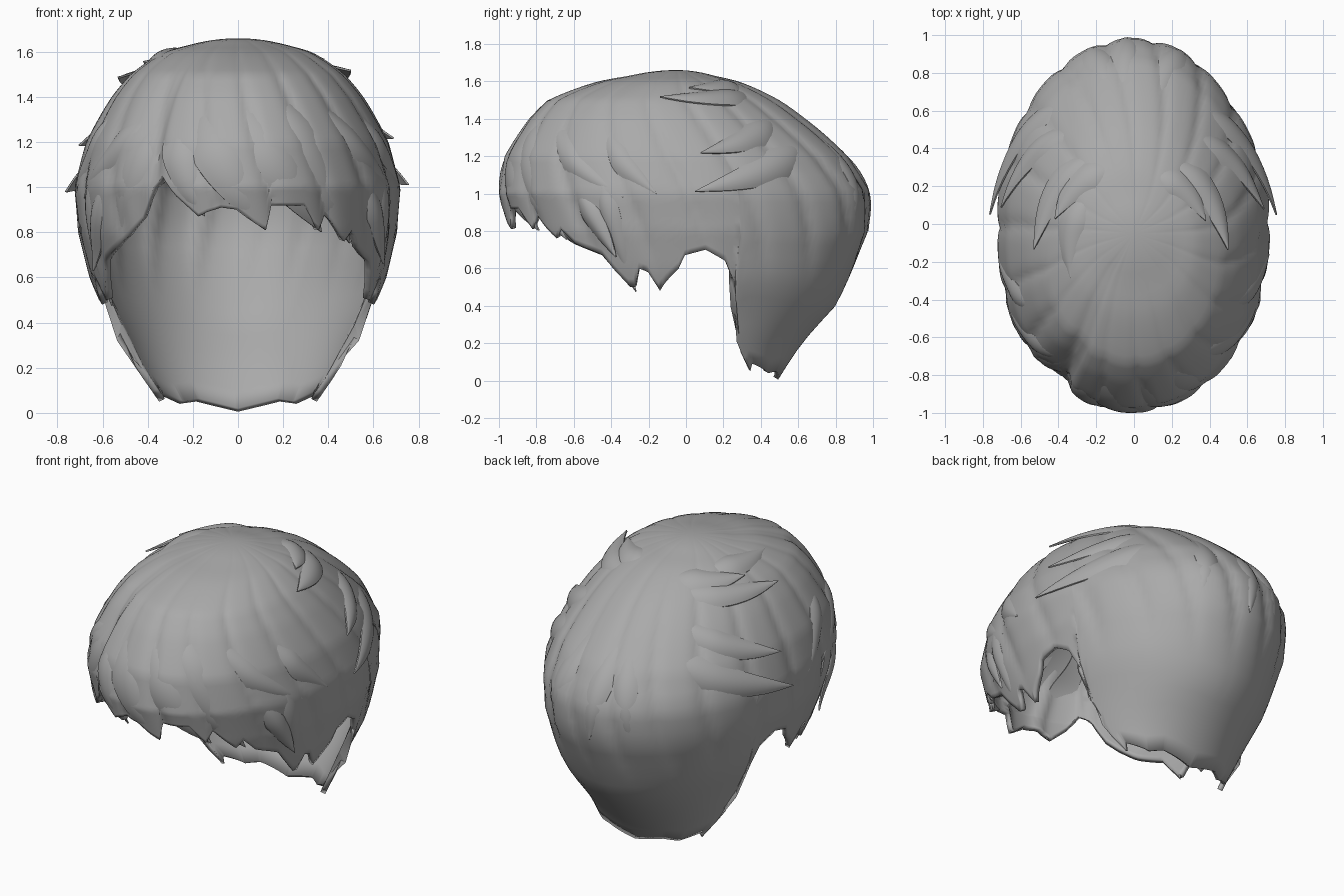
import bpy, bmesh, math
from mathutils import Vector

if "Cube" in bpy.data.objects:
    bpy.data.objects.remove(bpy.data.objects["Cube"])

hair = bpy.data.materials.new("hair_grey")
hair.diffuse_color = (0.4, 0.4, 0.4, 1)
hair.use_nodes = True
hair.node_tree.nodes["Principled BSDF"].inputs["Base Color"].default_value = hair.diffuse_color

# Head profile: height, half width, front y, back y
TOP = 1.66
PROFILE = [(1.66, 0, -.05, -.05), (1.63, .22, -.30, .15), (1.6, .33, -.47, .28),
           (1.5, .48, -.74, .50), (1.4, .565, -.84, .64), (1.2, .68, -.97, .865),
           (1.0, .735, -1.0, .99), (.8, .715, -.95, .975), (.6, .66, -.88, .895),
           (.5, .625, -.82, .85), (.4, .57, -.74, .80), (.2, .475, -.38, .62),
           (.05, .37, 0, .52), (0, .35, .02, .49)]

# Lower edge of the hair: angle (0 = right side, 90 = back), height
SIDE = [(-40, .73), (-30, .67), (-22, .5), (-20, .5), (-17, .6), (-14, .58),
        (-11, .48), (-8, .53), (-3, .6), (-1, .67), (6, .70), (13, .64), (17, .52),
        (17.6, .14), (19, .05), (24, .09), (45, .04), (60, .05)]
RIM = ([(-90, .90), (-84, .84), (-80, .81), (-78, .92), (-66, .92), (-60, .81),
        (-57, .88), (-48, .76), (-45, .81)] + SIDE + [(90, .005)]
       + [(180 - a, z) for a, z in reversed(SIDE)]
       + [(226, .78), (233, .86), (238, 1.0), (242, 1.05), (248, .96), (256, .87),
          (259, .89), (264, .91), (270, .90)])


def smooth(t):
    t = max(0, min(1, t))
    return t * t * (3 - 2 * t)


def bump(deg, mid, spread):
    return math.exp(-((deg - mid) / spread) ** 2)


def section(z):
    """Half width, front and back at a height."""
    s = math.sqrt(max(0, TOP - z))
    for a, b in zip(PROFILE, PROFILE[1:]):
        sa, sb = math.sqrt(TOP - a[0]), math.sqrt(TOP - b[0])
        if s <= sb:
            t = (s - sa) / (sb - sa)
            return [a[i] + (b[i] - a[i]) * t for i in (1, 2, 3)]
    return PROFILE[-1][1:]


def surface(deg, z):
    """Point on the swept, grooved hair surface."""
    deg = (deg + 90) % 360 - 90
    w, f, b = section(z)
    a = math.radians(deg)
    groove = 1 - abs(math.sin(9 * a + 3 * z))
    upper = smooth((z - .5) / .4)
    k = 1 - .025 * groove * groove * upper
    # fuller front left, flatter right and back right
    k += upper * (.02 * bump(deg, 214, 20) - .035 * bump(deg, 42, 22)
                  - .015 * bump(deg, 0, 25) - .01 * bump(deg, 180, 20))
    # parting step where the fringe overlaps the left front
    k -= .04 * smooth((deg - 222) / 12) * (1 - smooth((deg - 238) / 4))
    return Vector((w * k * math.cos(a), (f + b) / 2 + (b - f) / 2 * k * math.sin(a), z))


def finish(name, bm):
    me = bpy.data.meshes.new(name)
    bm.to_mesh(me)
    bm.free()
    me.materials.append(hair)
    ob = bpy.data.objects.new(name, me)
    bpy.context.collection.objects.link(ob)
    bpy.ops.object.select_all(action='DESELECT')
    ob.select_set(True)
    bpy.context.view_layer.objects.active = ob
    bpy.ops.object.shade_smooth_by_angle(angle=math.radians(50))
    return ob


# Main shell: columns run from the ragged edge up to a level band, then to the crown
columns = []
for (a0, z0), (a1, z1) in zip(RIM, RIM[1:]):
    n = max(2, math.ceil((a1 - a0) / 2))
    columns += [(a0 + (a1 - a0) * i / n, z0 + (z1 - z0) * i / n) for i in range(n)]
LOW, HIGH, BAND = 14, 28, 1.1


def level(rim, j):
    if j < LOW:
        return rim + (BAND - rim) * j / LOW
    return BAND + (TOP - BAND) * math.sin((j - LOW) / HIGH * math.pi / 2)


ROWS = LOW + HIGH
bm = bmesh.new()
crown = bm.verts.new((0, -.05, TOP))
grid = [[bm.verts.new(surface(a, level(r, j))) for j in range(ROWS)] for a, r in columns]
for i, col in enumerate(grid):
    nxt = grid[(i + 1) % len(grid)]
    for j in range(ROWS - 1):
        bm.faces.new((col[j], nxt[j], nxt[j + 1], col[j + 1]))
    bm.faces.new((col[-1], nxt[-1], crown))
shell = finish("hair_shell", bm)
mod = shell.modifiers.new("thickness", 'SOLIDIFY')
mod.thickness = .03
mod.offset = -1


def lock(name, a0, z0, a1, z1, half, lift):
    """Tapered pointed lock lying on the surface, tip raised by lift."""
    steps, across = 18, 10
    centre = Vector((0, 0, .8))
    path = []
    for i in range(steps + 1):
        t = i / steps
        path.append(surface(a0 + (a1 - a0) * t ** 1.2, z0 + (z1 - z0) * t))
    # relax the path so grooves do not make it wobble
    for _ in range(6):
        path = [path[0]] + [(path[i - 1] + path[i] * 2 + path[i + 1]) / 4
                            for i in range(1, steps)] + [path[-1]]
    bm = bmesh.new()
    rings = []
    for i, p in enumerate(path):
        t = i / steps
        n = (p - centre).normalized()
        d = path[min(i + 1, steps)] - path[max(i - 1, 0)]
        side = d.cross(n).normalized()
        n = side.cross(d).normalized()
        w = half * (.5 + .5 * smooth(t * 2)) * max(.015, 1 - t ** 3)
        thick = .03 * max(.05, 1 - t ** 3)
        base = -.04 * (1 - smooth(t * 1.8)) - .01 + lift * t ** 3
        upper, lower = [], []
        for k in range(across + 1):
            v = 2 * k / across - 1
            q = p + side * (w * v) + n * (base - (w * v) ** 2 / 1.3)
            upper.append(q + n * (thick * (1 - v * v)))
            lower.append(q - n * .008)
        rings.append([bm.verts.new(q) for q in upper + lower[::-1]])
    for r, s in zip(rings, rings[1:]):
        for k in range(len(r)):
            m = (k + 1) % len(r)
            bm.faces.new((r[k], r[m], s[m], s[k]))
    bm.faces.new(rings[0])
    bm.faces.new(rings[-1][::-1])
    bmesh.ops.recalc_face_normals(bm, faces=bm.faces[:])
    finish(name, bm)


# Locks that repeat on both sides: start angle, height, tip angle, height, half width, lift
PAIRED = [(65, 1.32, 3, 1.0, .11, .055), (70, 1.56, -2, 1.49, .10, .045),
          (62, 1.46, 8, 1.2, .10, .045), (-58, 1.45, -20, .98, .09, .01),
          (-30, 1.42, -9, 1.0, .09, .01), (-38, 1.1, -24, .67, .07, .045),
          (-30, 1.3, -21, .5, .08, .0), (80, 1.5, 68, .8, .10, .0)]
for i, (a0, z0, a1, z1, w, h) in enumerate(PAIRED):
    lock(f"right_lock_{i + 1}", a0, z0, a1, z1, w, h)
    lock(f"left_lock_{i + 1}", 180 - a0, z0, 180 - a1, z1 - .03, w, h)

# Fringe swept from the parting across the forehead
FRINGE = [(-108, 1.5, -80, .81, .15, .0), (-96, 1.57, -58, .8, .15, .0),
          (-80, 1.58, -44, .75, .13, .0), (-116, 1.38, -102, .87, .11, .0),
          (236, 1.5, 222, .77, .12, .0)]
for i, spec in enumerate(FRINGE):
    lock(f"fringe_lock_{i + 1}", *spec)

# Crown and back locks
CROWN = [(100, 1.6, 165, 1.54, .11, .03), (80, 1.61, 15, 1.56, .10, .02),
         (130, 1.61, 205, 1.58, .10, .01), (95, 1.5, 92, .8, .10, .01)]
for i, spec in enumerate(CROWN):
    lock(f"crown_lock_{i + 1}", *spec)
